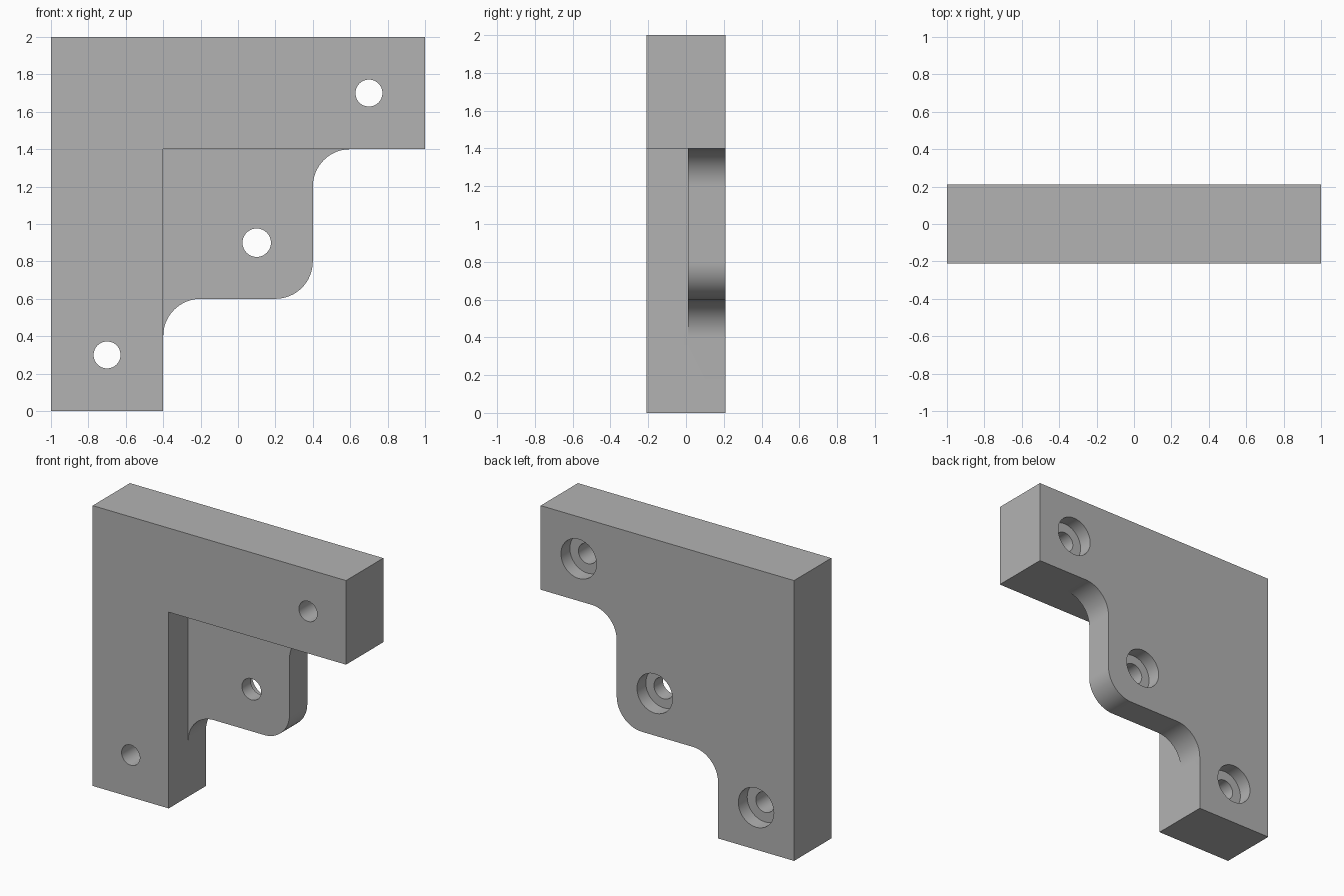
import bpy
import bmesh
from math import sin, cos, pi, radians

cube = bpy.data.objects.get("Cube")
if cube:
    bpy.data.objects.remove(cube, do_unlink=True)

FRONT, RECESS, STEP, BACK = -0.21, 0.01, 0.11, 0.21   # depth levels along y


def arc(cx, cz, r, start, end, n=16):
    """Points of an arc in the x-z plane, angles in degrees."""
    angles = [radians(start + (end - start) * i / n) for i in range(n + 1)]
    return [(cx + r * cos(a), cz + r * sin(a)) for a in angles]


def circle(cx, cz, r):
    return arc(cx, cz, r, 0, 360, 48)[:-1]


def add_loop(bm, points, y):
    return [bm.verts.new((x, y, z)) for x, z in points]


def skin(bm, loop_a, ya, loop_b, yb):
    """Band of quads between two closed loops with equal point counts."""
    a, b = add_loop(bm, loop_a, ya), add_loop(bm, loop_b, yb)
    for i in range(len(a)):
        j = (i + 1) % len(a)
        bm.faces.new((a[i], a[j], b[j], b[i]))


def cap(bm, y, *loops):
    """Flat face bounded by the first loop, with the others as holes."""
    edges = []
    for points in loops:
        v = add_loop(bm, points, y)
        edges += [bm.edges.new((v[i - 1], v[i])) for i in range(len(v))]
    bmesh.ops.triangle_fill(bm, use_beauty=True, edges=edges, normal=(0, -1, 0))


# Profiles: rounded gusset edge, L-shaped frame, and both together
gusset_edge = (arc(-0.2, 0.4, 0.2, 180, 90) + arc(0.2, 0.8, 0.2, -90, 0)
               + arc(0.6, 1.2, 0.2, 180, 90))
foot = [(-1, 0), (-0.4, 0)]
arm = [(1, 1.4), (1, 2), (-1, 2)]
inner_corner = (-0.4, 1.4)
frame = foot + [(-0.4, 0.4), inner_corner, (0.6, 1.4)] + arm
plate = foot + gusset_edge + arm

# Screw holes: x, z, bore radius, depth where the bore opens at the front
holes = [(0.7, 1.7, 0.072, FRONT), (-0.7, 0.3, 0.072, FRONT),
         (0.1, 0.9, 0.076, RECESS)]
bores = [circle(x, z, r) for x, z, r, y in holes]
counterbores = [circle(x, z, 0.14) for x, z, r, y in holes]

bm = bmesh.new()
# Outer walls
skin(bm, frame, FRONT, frame, RECESS)
skin(bm, plate, RECESS, plate, BACK)
# Front, recessed gusset and back faces
cap(bm, FRONT, frame, bores[0], bores[1])
cap(bm, RECESS, gusset_edge + [inner_corner], bores[2])
cap(bm, BACK, plate, *counterbores)
# Bore walls, counterbore floors and counterbore walls
for (x, z, r, y), bore, counterbore in zip(holes, bores, counterbores):
    skin(bm, bore, y, bore, STEP)
    skin(bm, bore, STEP, counterbore, STEP)
    skin(bm, counterbore, STEP, counterbore, BACK)

bmesh.ops.remove_doubles(bm, verts=bm.verts[:], dist=1e-4)
bmesh.ops.recalc_face_normals(bm, faces=bm.faces[:])
mesh = bpy.data.meshes.new("corner_bracket")
bm.to_mesh(mesh)
bm.free()
bracket = bpy.data.objects.new("corner_bracket", mesh)
bpy.context.collection.objects.link(bracket)

# Plain grey material
grey = bpy.data.materials.new("plain_grey")
grey.use_nodes = True
colour = (0.448, 0.448, 0.448, 1)
grey.diffuse_color = colour
grey.node_tree.nodes["Principled BSDF"].inputs["Base Color"].default_value = colour
mesh.materials.append(grey)

# Smooth curved walls, sharp edges kept
bpy.ops.object.select_all(action="DESELECT")
bracket.select_set(True)
bpy.context.view_layer.objects.active = bracket
bpy.ops.object.shade_smooth_by_angle(angle=radians(30))
